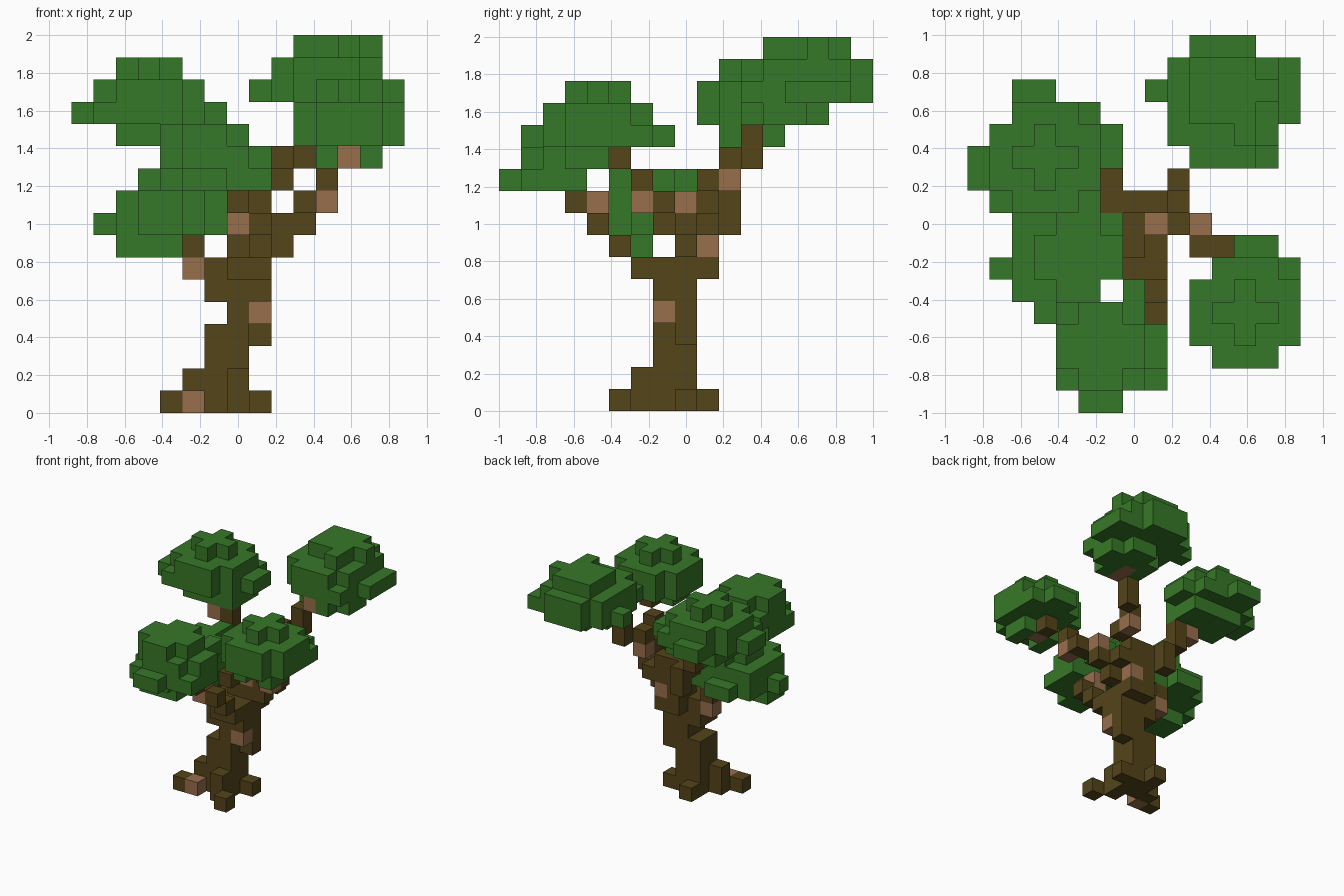
import bpy, bmesh
from mathutils import Vector

cube = bpy.data.objects.get("Cube")
if cube:
    bpy.data.objects.remove(cube, do_unlink=True)

CELL = 2 / 17                                # edge of one block
CORNER = Vector((-7.5, -8.5, 0))             # lattice corner, in blocks


def material(name, rgb):
    mat = bpy.data.materials.new(name)
    mat.use_nodes = True
    mat.diffuse_color = (*rgb, 1)
    mat.node_tree.nodes["Principled BSDF"].inputs["Base Color"].default_value = (*rgb, 1)
    return mat


LEAF = material("leaf green", (.037, .188, .021))
BARK = material("dark bark", (.090, .058, .010))
KNOT = material("pale bark", (.310, .156, .073))


def box(x, y, z):
    """Blocks in a span; each axis is one index or a (first, last) pair."""
    spans = [(a, a) if isinstance(a, int) else a for a in (x, y, z)]
    rx, ry, rz = [range(a, b + 1) for a, b in spans]
    return {(i, j, k) for i in rx for j in ry for k in rz}


def rounded(x, y, z):
    """One flat layer with its four corner blocks left out."""
    return box(x, y, z) - {(i, j, z) for i in x for j in y}


def join(*sets):
    return set().union(*sets)


parts = {}

# Trunk with stepped roots
parts["trunk"] = BARK, join(
    box((6, 7), (7, 8), (0, 3)), box(7, (7, 8), 4), box((6, 8), (7, 8), 5),
    box(8, 8, (3, 4)), box((6, 8), (7, 8), 6), box((7, 8), 6, 6), box((7, 8), 9, 6),
    box((7, 9), 8, 7), box(7, 9, 7), box(7, (7, 9), 8), box((8, 9), 9, 8),
    box((9, 10), 8, 8), box((7, 8), 9, 9))
parts["roots"] = BARK, join(
    box(7, 6, (0, 1)), box(5, 7, (0, 1)), box(4, 6, 0),
    box(8, 5, 0), box(8, 8, 0), box(6, 9, 0))

# Branches, one to each crown
parts["back_left_branch"] = BARK, join(
    box(9, 9, 10), box(9, 10, 11), box(10, 11, (11, 12)))
parts["front_left_branch"] = BARK, join(
    box((10, 11), 7, 9), box(11, 6, 10), box(12, 5, 11))
parts["back_right_branch"] = BARK, join(
    box(6, 9, 9), box(6, 10, (8, 9)), box(5, 10, (10, 11)))
parts["front_branch"] = BARK, join(
    box(8, 5, 7), box(8, 4, 8), box(7, 3, 9))
parts["low_right_branch"] = BARK, box(5, 8, 7)

# Pale blocks scattered over the bark
parts["pale_knots"] = KNOT, {
    (5, 6, 0), (8, 7, 4), (5, 8, 6), (8, 9, 7), (8, 8, 8), (7, 4, 8), (7, 4, 9),
    (10, 8, 9), (11, 6, 9), (9, 10, 10), (12, 4, 11), (11, 11, 13), (11, 12, 13),
    (4, 10, 11)}

# Leaf crowns, listed from the bottom layer up
parts["back_left_crown"] = LEAF, join(
    box((10, 13), (12, 13), 13), box((11, 12), 14, 13), box(12, 11, 13),
    box((9, 13), (12, 15), 14), box((10, 13), 11, 14), box(14, (13, 15), 14),
    box(8, 14, 14), box((10, 12), 16, 14),
    rounded((9, 13), (11, 16), 15),
    box((10, 12), (13, 14), 16), box(12, 12, 16), box(13, 14, 16), box((10, 12), 15, 16))
parts["front_left_crown"] = LEAF, join(
    box(11, (3, 4), 11), box(13, (3, 4), 11),
    box((10, 14), (3, 5), 12), box((11, 14), 6, 12), box((12, 13), 7, 12),
    box((11, 13), 2, 12),
    rounded((10, 14), (2, 6), 13), rounded((11, 13), (3, 5), 14))
parts["back_right_crown"] = LEAF, join(
    box((2, 5), (10, 12), 12),
    box((1, 4), 9, 13), box((1, 5), (10, 12), 13), box((2, 5), 13, 13),
    box(0, (10, 11), 13), box(6, (11, 12), 13), box((2, 3), 14, 13),
    rounded((1, 5), (9, 13), 14), rounded((2, 4), (10, 12), 15))
parts["front_crown"] = LEAF, join(
    box((4, 8), (1, 3), 10), box((5, 6), 0, 10),
    box((4, 8), (2, 3), 11), box((5, 7), 1, 11), box((4, 7), 4, 11), box(7, 5, 11),
    rounded((4, 7), (1, 4), 12))
parts["low_right_crown"] = LEAF, join(
    box((2, 4), (5, 6), 7),
    box((2, 5), (5, 8), 8), box((3, 4), 4, 8), box((3, 4), 9, 8),
    box(1, 6, 8), box(6, (6, 8), 8),
    box((2, 5), (5, 8), 9), box((3, 4), 4, 9), box(6, (6, 8), 9),
    rounded((3, 6), (5, 8), 10), box(5, 9, 10))

# Wood takes precedence where it runs into leaves
wood = join(*(cells for mat, cells in parts.values() if mat is not LEAF))
filled = join(*(cells for mat, cells in parts.values()))


def build(name, mat, cells):
    """Skin a set of blocks with its exposed faces."""
    bm = bmesh.new()
    for cell in cells:
        low = Vector(cell)
        for axis in range(3):
            for side in (0, 1):
                step = [0, 0, 0]
                step[axis] = 2 * side - 1
                if tuple(a + b for a, b in zip(cell, step)) in filled:
                    continue
                u, v = Vector(), Vector()
                u[(axis + 1) % 3] = 1
                v[(axis + 2) % 3] = 1
                base = low + Vector(step) * side
                quad = [base, base + u, base + u + v, base + v]
                if not side:
                    quad.reverse()
                bm.faces.new([bm.verts.new((p + CORNER) * CELL) for p in quad])
    bmesh.ops.remove_doubles(bm, verts=bm.verts, dist=CELL / 100)
    mesh = bpy.data.meshes.new(name)
    bm.to_mesh(mesh)
    bm.free()
    mesh.materials.append(mat)
    obj = bpy.data.objects.new(name, mesh)
    bpy.context.collection.objects.link(obj)


for name, (mat, cells) in parts.items():
    build(name, mat, cells - wood if mat is LEAF else cells)
